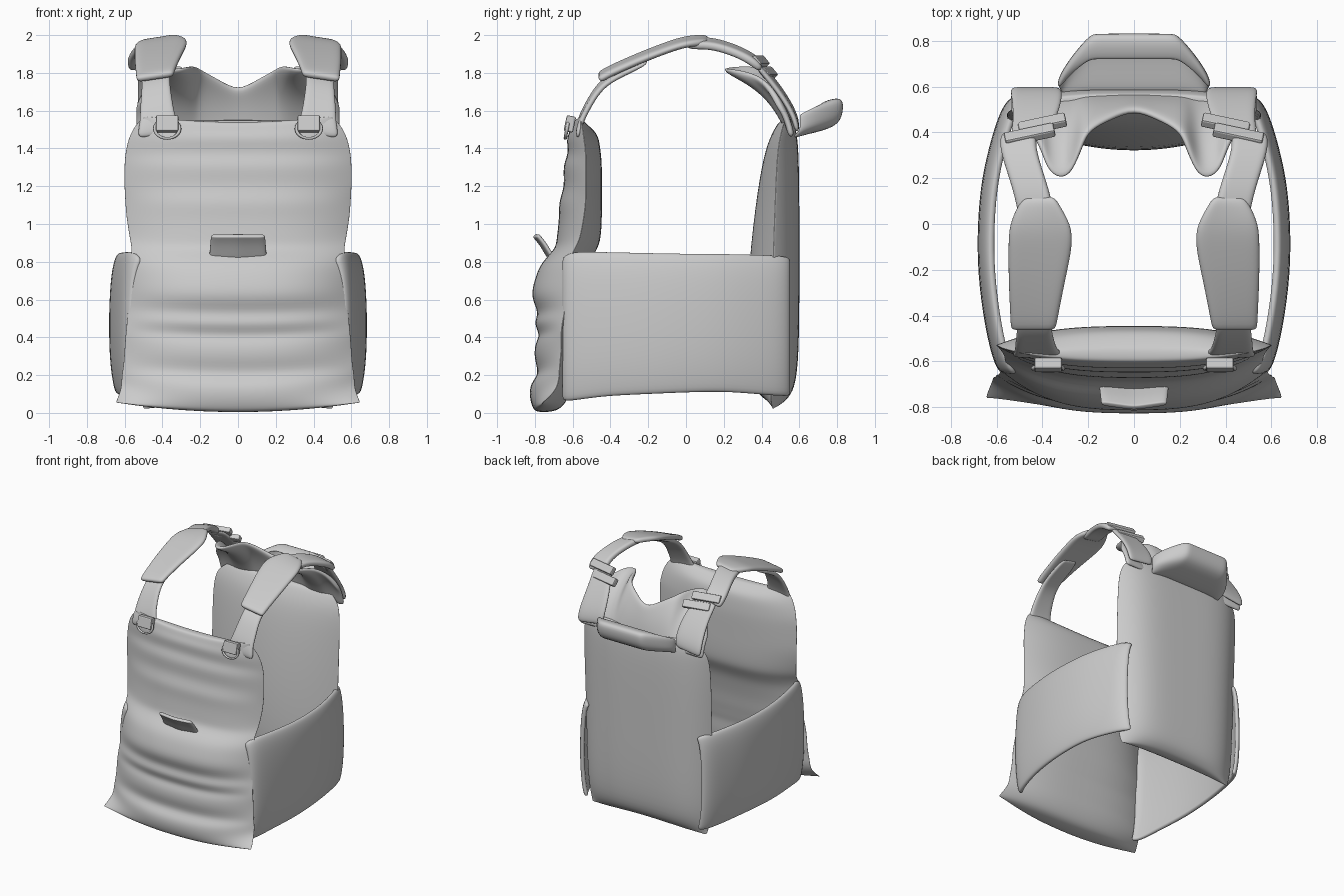
import bpy, bmesh, math

if "Cube" in bpy.data.objects:
    bpy.data.objects.remove(bpy.data.objects["Cube"])


def build(name, verts, faces, mirror=False, thick=0.0, sub=2):
    mesh = bpy.data.meshes.new(name)
    mesh.from_pydata(verts, [], faces)
    bm = bmesh.new()
    bm.from_mesh(mesh)
    bmesh.ops.recalc_face_normals(bm, faces=bm.faces)
    bm.to_mesh(mesh)
    bm.free()
    ob = bpy.data.objects.new(name, mesh)
    bpy.context.collection.objects.link(ob)
    finish(ob, mirror, thick, sub)
    return ob


def finish(ob, mirror, thick, sub):
    if mirror:
        ob.modifiers.new("mirror", "MIRROR")
    if thick:
        m = ob.modifiers.new("thickness", "SOLIDIFY")
        m.thickness, m.offset = thick, 0
    if sub:
        m = ob.modifiers.new("smooth", "SUBSURF")
        m.levels = m.render_levels = sub
    for p in ob.data.polygons:
        p.use_smooth = True


def sheet(name, rows, **kw):
    """Grid of points, one list per row."""
    n = len(rows[0])
    faces = [(r*n + i, r*n + i + 1, (r+1)*n + i + 1, (r+1)*n + i)
             for r in range(len(rows) - 1) for i in range(n - 1)]
    return build(name, [p for row in rows for p in row], faces, **kw)


def padded_panel(name, rows, p_out, p_in, dz, n=16):
    """Lens sections: rows are (z, half width, outer y, edge y, inner y)."""
    verts, faces = [], []
    us = [math.sin(math.pi * (i / n - 0.5)) for i in range(n + 1)]
    for z, w, yo, ye, yi in rows:
        for target, power, seq in ((yo, p_out, us), (yi, p_in, us[-2:0:-1])):
            for u in seq:
                verts.append((w*u, ye + (target-ye)*(1 - abs(u)**power), z + dz(u, z)))
    m = 2 * n
    for r in range(len(rows) - 1):
        for i in range(m):
            j = (i + 1) % m
            faces.append((r*m + i, r*m + j, r*m + m + j, r*m + m + i))
    for base in (0, (len(rows) - 1) * m):
        for i in range(n):
            quad = [i, i + 1, (m - i - 1) % m, (m - i) % m]
            faces.append([base + k for k in dict.fromkeys(quad)])
    return build(name, verts, faces)


def strap(name, stations, thick, cols=4, drop=0.03):
    """Webbing from stations (inner x, outer x, y, z), mirrored."""
    rows = []
    for a, b, y, z in stations:
        rows.append([(a + (b-a)*k/cols, y, z - drop*(k/cols - 0.4)) for k in range(cols + 1)])
    return sheet(name, rows, mirror=True, thick=thick)


def block(name, loc, size, rot=(0, 0, 0)):
    bpy.ops.mesh.primitive_cube_add(size=1, location=loc, rotation=rot)
    ob = bpy.context.object
    ob.name, ob.scale = name, size
    bpy.ops.object.transform_apply(location=True, rotation=True, scale=True)
    m = ob.modifiers.new("bevel", "BEVEL")
    m.width, m.segments = 0.008, 2
    ob.modifiers.new("mirror", "MIRROR")
    return ob


# quilted front panel
padded_panel("front_panel", [
    (.055, .65, -.79, -.76, -.72), (.07, .645, -.81, -.74, -.66), (.13, .62, -.83, -.68, -.62),
    (.20, .62, -.825, -.67, -.60), (.245, .61, -.775, -.67, -.60), (.32, .605, -.805, -.66, -.59),
    (.40, .60, -.80, -.66, -.59), (.44, .595, -.77, -.66, -.58), (.50, .59, -.81, -.65, -.57),
    (.55, .585, -.775, -.64, -.56), (.63, .58, -.825, -.64, -.55), (.72, .575, -.80, -.63, -.53),
    (.80, .57, -.77, -.62, -.51), (.87, .565, -.69, -.59, -.47), (.92, .575, -.685, -.56, -.45),
    (1.04, .595, -.67, -.54, -.445), (1.12, .60, -.675, -.53, -.445), (1.20, .605, -.64, -.53, -.445),
    (1.31, .605, -.655, -.53, -.445), (1.37, .60, -.62, -.53, -.45), (1.45, .585, -.635, -.54, -.46),
    (1.52, .55, -.615, -.55, -.48), (1.56, .51, -.605, -.56, -.53), (1.57, .49, -.59, -.565, -.55),
], 3, 3, lambda u, z: -.055*(1 - u*u)*max(0, 1 - z/.9) - (.03*(1 - u*u) if z > 1.5 else 0))

# smooth back panel
padded_panel("back_panel", [
    (.02, .50, .50, .46, .45), (.04, .51, .53, .45, .42), (.12, .53, .575, .45, .36),
    (.3, .55, .60, .45, .31), (.8, .555, .60, .46, .33), (1.2, .56, .60, .475, .38),
    (1.40, .555, .595, .485, .42), (1.49, .53, .585, .505, .46), (1.54, .46, .57, .52, .49),
    (1.55, .44, .56, .53, .51),
], 4.5, 2, lambda u, z: .03*(1 - u*u) if z < .1 else 0)

# yoke rising from the back panel to the neckline lobes
neck = [(0, .505, 1.705), (.10, .46, 1.765), (.20, .41, 1.82), (.23, .34, 1.84), (.27, .22, 1.83),
        (.32, .19, 1.82), (.38, .23, 1.82), (.41, .36, 1.80), (.49, .44, 1.73), (.54, .49, 1.62)]
neck = [(-x, y, z) for x, y, z in neck[:0:-1]] + neck
yoke = []
for t in (0, .25, .5, .75, 1):
    bulge = math.sin(math.pi * t)
    yoke.append([(x, .56 + (y-.56)*t + .04*bulge*(.56-y)/.3,
                  1.46 + (z-1.46)*t + .035*bulge*(.56-y)/.3) for x, y, z in neck])
sheet("neck_yoke", yoke, thick=.035)

# side wraps
plan = [(.555, -.65, .07, .81), (.595, -.62, .06, .855), (.635, -.45, .09, .85), (.667, -.22, .10, .845),
        (.668, 0, .11, .84), (.65, .2, .115, .84), (.605, .38, .10, .835), (.565, .50, .09, .83),
        (.52, .55, .09, .82)]
wrap = []
for t, inset in ((0, .04), (.04, .025), (.25, .002), (.6, 0), (.85, .012), (.96, .03), (1, .05)):
    wrap.append([(x - inset, y, a + (b-a)*t) for x, y, a, b in plan])
sheet("side_wrap", wrap, mirror=True, thick=.035)

# shoulder webbing, pads and rear adjuster straps
strap("front_strap", [(.29, .54, -.575, 1.47), (.33, .52, -.56, 1.55), (.345, .52, -.52, 1.63),
                      (.36, .51, -.46, 1.73), (.36, .51, -.38, 1.79), (.36, .50, -.2, 1.87)], .03)
strap("shoulder_pad", [(.34, .54, -.46, 1.775), (.335, .54, -.43, 1.80), (.30, .55, -.25, 1.88),
                       (.27, .55, -.12, 1.93), (.265, .55, -.02, 1.965), (.31, .52, .06, 1.975),
                       (.345, .48, .12, 1.975)], .04)
strap("rear_strap", [(.34, .50, .0, 1.955), (.36, .52, .12, 1.965), (.40, .56, .24, 1.93),
                     (.43, .59, .34, 1.885), (.42, .58, .40, 1.83)], .045)
strap("adjuster_strap", [(.38, .54, .37, 1.86), (.35, .53, .44, 1.78), (.32, .53, .51, 1.69),
                         (.31, .54, .575, 1.58), (.32, .54, .59, 1.50)], .03)

# rear buckles
for k, (x, y, z, w) in enumerate([(.455, .39, 1.86, .22), (.40, .435, 1.80, .21)]):
    block(f"buckle_bar_{k}", (x, y, z), (w, .06, .04), (math.radians(-50), 0, math.radians(-12)))

# front ring tabs and rings
block("ring_tab", (.375, -.615, 1.53), (.12, .05, .085), (math.radians(-12), 0, 0))
bpy.ops.mesh.primitive_torus_add(major_radius=.066, minor_radius=.009, major_segments=32, minor_segments=8,
                                 location=(.375, -.63, 1.505), rotation=(math.radians(80), 0, 0))
ring = bpy.context.object
ring.name, ring.scale = "strap_ring", (1, .8, 1)
bpy.ops.object.transform_apply(location=True, rotation=True, scale=True)
finish(ring, True, 0, 0)

# front pull tab
sheet("pull_tab", [[(w*k/3, y - .02*(1 - abs(k)/3), z) for k in range(-3, 4)]
                   for w, y, z in ((.155, -.69, .80), (.152, -.72, .85), (.148, -.75, .90),
                                   (.145, -.78, .935), (.143, -.785, .94))], thick=.025)

# drag handle: trough-shaped loop behind the neck
curves = [((.32, .60, 1.56), (.29, .64, 1.58), (.20, .715, 1.635)),
          ((.33, .60, 1.58), (.31, .67, 1.62), (.19, .82, 1.67)),
          ((.33, .60, 1.53), (.31, .67, 1.55), (.19, .825, 1.62)),
          ((.33, .60, 1.50), (.31, .67, 1.51), (.19, .81, 1.53)),
          ((.32, .58, 1.47), (.28, .63, 1.48), (.20, .69, 1.495)),
          ((.31, .565, 1.46), (.28, .57, 1.465), (.20, .575, 1.47))]
rows = []
for a, b, c in curves:
    left = [(-x, y, z) for x, y, z in (a, b, c)]
    mid = [(k*.09, c[1], c[2]) for k in (-1.8, 0, 1.8)]
    rows.append(left + mid + [c, b, a])
sheet("drag_handle", rows, thick=.02)
